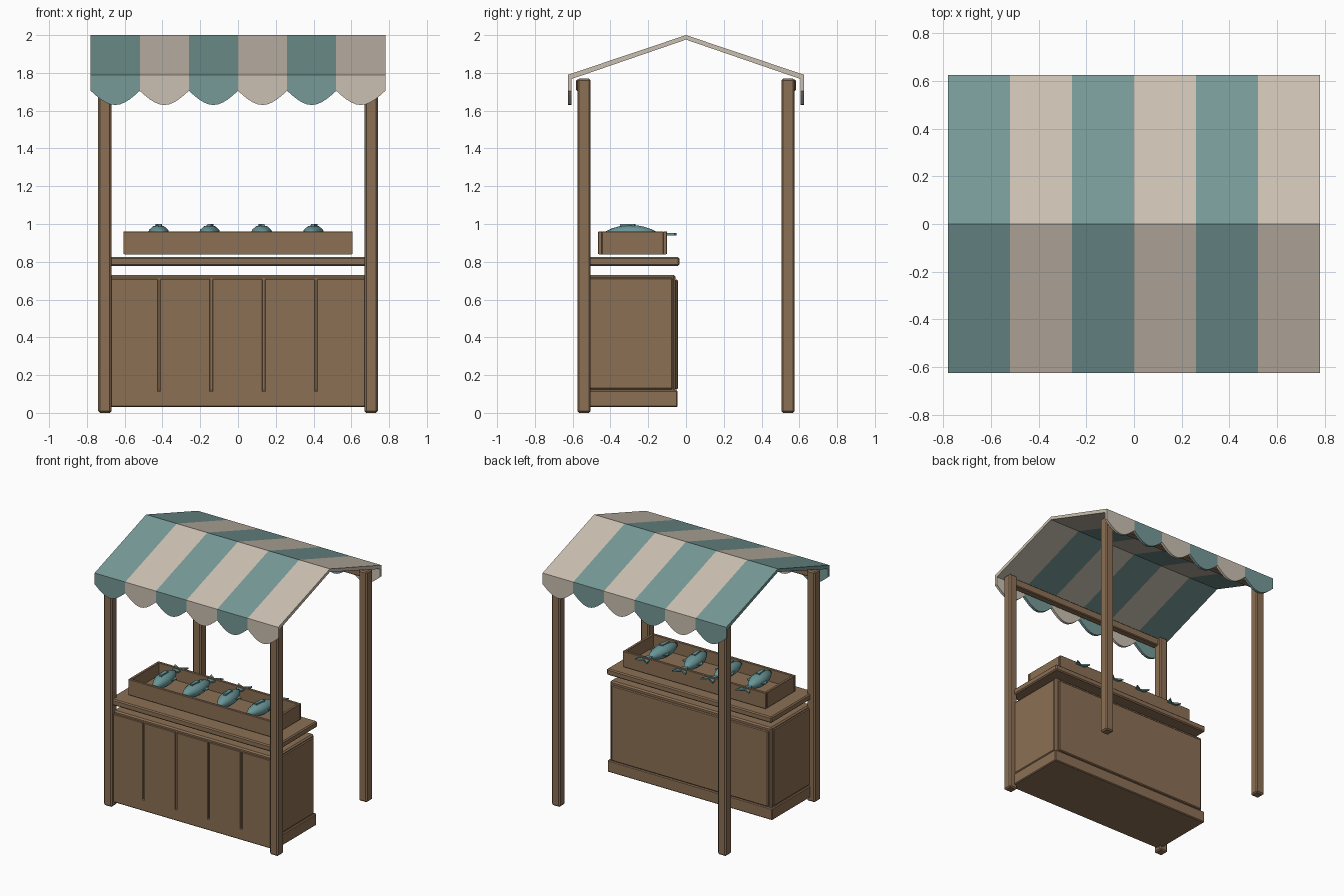
import bpy, bmesh, math
from mathutils import Vector

cube = bpy.data.objects.get("Cube")
if cube:
    bpy.data.objects.remove(cube, do_unlink=True)


def material(name, r, g, b):
    m = bpy.data.materials.new(name)
    m.use_nodes = True
    m.diffuse_color = (r, g, b, 1)
    m.node_tree.nodes["Principled BSDF"].inputs["Base Color"].default_value = (r, g, b, 1)
    return m


wood = material("brown wood", .26, .16, .09)
teal = material("teal cloth", .18, .32, .31)
cream = material("cream cloth", .6, .53, .445)
skin = material("fish skin", .14, .3, .31)


def finish(name, bm, mat, bevel=0):
    bmesh.ops.recalc_face_normals(bm, faces=bm.faces)
    me = bpy.data.meshes.new(name)
    bm.to_mesh(me)
    bm.free()
    me.materials.append(mat)
    ob = bpy.data.objects.new(name, me)
    bpy.context.collection.objects.link(ob)
    if bevel:
        mod = ob.modifiers.new("soft edges", "BEVEL")
        mod.width = bevel
        mod.segments = 1
    return ob


def box(name, x, y, z, bevel=.006, mat=wood):
    """Box between (low, high) pairs on each axis."""
    bm = bmesh.new()
    bmesh.ops.create_cube(bm, size=1)
    for v in bm.verts:
        v.co = [lo + (c + .5) * (hi - lo) for c, (lo, hi) in zip(v.co, (x, y, z))]
    return finish(name, bm, mat, bevel)


def prism(name, points, axis, low, high, mat):
    """Flat outline pushed along one axis; outline holds the other two axes in order."""
    bm = bmesh.new()
    verts = []
    for p in points:
        co = list(p)
        co.insert(axis, low)
        verts.append(bm.verts.new(co))
    face = bm.faces.new(verts)
    new = bmesh.ops.extrude_face_region(bm, geom=[face])["geom"]
    shift = Vector((0, 0, 0))
    shift[axis] = high - low
    bmesh.ops.translate(bm, vec=shift, verts=[g for g in new if isinstance(g, bmesh.types.BMVert)])
    return finish(name, bm, mat)


def span(a, b):
    return (min(a, b), max(a, b))


# Posts and top rails
for sy, end in ((-1, "front"), (1, "back")):
    for sx, side in ((-1, "right"), (1, "left")):
        box(f"{end}_{side}_post", span(sx * .67, sx * .74), span(sy * .505, sy * .575),
            (0, 1.77), .009)
    box(f"{end}_top_rail", (-.69, .69), span(sy * .53, sy * .583), (1.705, 1.765))

# Counter body, plinth and raised panels
box("counter_body", (-.685, .685), (-.54, -.055), (.04, .73), .01)
box("counter_plinth", (-.7, .7), (-.55, -.045), (.03, .12))
box("back_panel", (-.665, .665), (-.06, -.042), (.125, .705))
for sx, side in ((-1, "right"), (1, "left")):
    box(f"{side}_side_panel", span(sx * .68, sx * .694), (-.53, -.07), (.125, .715))

# Front planks with narrow gaps
seams = [-.695, -.418, -.141, .136, .413, .695]
for i, (a, b) in enumerate(zip(seams, seams[1:])):
    box(f"front_plank_{i + 1}", (a + .006, b - .006), (-.55, -.535), (.11, .708), .003)

box("countertop", (-.7, .7), (-.56, -.035), (.778, .825), .008)

# Open display tray
tx, ty, t = .607, (-.465, -.1), .02
box("tray_floor", (-tx + .005, tx - .005), (ty[0] + .005, ty[1] - .005), (.838, .865), 0)
box("tray_front", (-tx, tx), (ty[0], ty[0] + t), (.84, .96), .002)
box("tray_back", (-tx, tx), (ty[1] - t, ty[1]), (.84, .96), .002)
for sx, side in ((-1, "right"), (1, "left")):
    box(f"tray_{side}_end", span(sx * tx, sx * (tx - t)), (ty[0] + t, ty[1] - t),
        (.84, .96), .002)


# Fish lying on their sides, tails to the back
def fish(name, cx, turn):
    rings, sides = 9, 12
    bm = bmesh.new()
    loops = []
    for i in range(rings):
        u = i / (rings - 1)
        r = max(.1, math.sin(math.pi * min(1, .06 + u * .9)) ** .75)
        loops.append([bm.verts.new((.058 * r * math.cos(a), -.14 + .28 * u, .05 * r * math.sin(a)))
                      for a in (2 * math.pi * k / sides for k in range(sides))])
    for a, b in zip(loops, loops[1:]):
        for k in range(sides):
            bm.faces.new((a[k - 1], a[k], b[k], b[k - 1]))
    bm.faces.new(loops[0])
    bm.faces.new(loops[-1])
    for f in bm.faces:
        f.smooth = True
    body = finish(name + "_body", bm, skin)
    tail = prism(name + "_tail", [(-.012, .12), (-.055, .235), (0, .2), (.055, .235), (.012, .12)],
                 2, -.005, .007, skin)
    fins = prism(name + "_edge_fins", [(-.04, -.05), (-.078, .04), (-.035, .07),
                                       (.035, .07), (.078, .04), (.04, -.05)], 2, -.004, .004, skin)
    side_fin = prism(name + "_side_fin", [(-.008, -.06), (-.014, .02), (.018, .02), (.01, -.06)],
                     2, .04, .055, skin)
    for ob in (body, tail, fins, side_fin):
        ob.location = (cx, -.29, .945)
        ob.rotation_euler.z = turn


for i, cx in enumerate((-.42, -.15, .125, .4)):
    fish(f"fish_{i + 1}", cx, (.08, -.06, .1, -.1)[i])

# Striped gable awning with scalloped valances
width, count, eave, edge = 1.56, 6, 1.79, .625
outline = [(-edge, eave), (0, 2), (edge, eave), (edge, eave - .022), (edge - .02, eave - .022),
           (0, 1.976), (.02 - edge, eave - .022), (-edge, eave - .022)]
for i in range(count):
    x0 = -width / 2 + i * width / count
    x1 = x0 + width / count
    cloth = cream if i % 2 else teal
    prism(f"awning_stripe_{i + 1}", outline, 0, x0, x1, cloth)
    scallop = [(x0, eave - .022), (x1, eave - .022)]
    scallop += [(x1 - (x1 - x0) * k / 10, 1.705 - .075 * math.sin(math.pi * k / 10))
                for k in range(11)]
    for sy, end in ((-1, "front"), (1, "back")):
        lo, hi = span(sy * edge, sy * (edge - .02))
        prism(f"{end}_valance_{i + 1}", scallop, 1, lo, hi, cloth)
